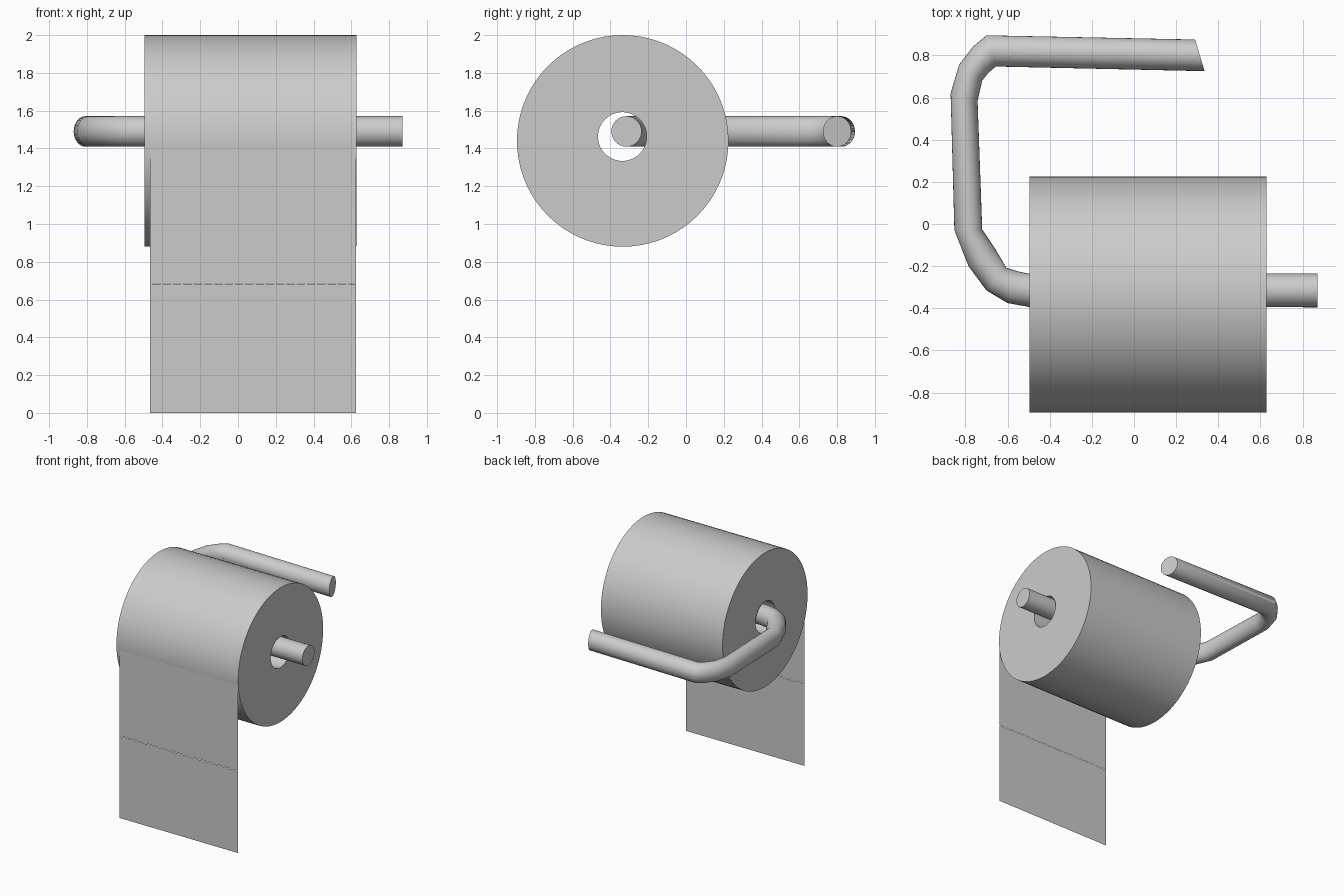
import bpy, bmesh
from math import cos, sin, pi

if "Cube" in bpy.data.objects:
    bpy.data.objects.remove(bpy.data.objects["Cube"])


def finish(name, bm, smooth_angle=None, normals=True):
    if normals:
        bmesh.ops.recalc_face_normals(bm, faces=bm.faces[:])
    mesh = bpy.data.meshes.new(name)
    bm.to_mesh(mesh)
    bm.free()
    ob = bpy.data.objects.new(name, mesh)
    bpy.context.collection.objects.link(ob)
    if smooth_angle:
        bpy.ops.object.select_all(action='DESELECT')
        ob.select_set(True)
        bpy.context.view_layer.objects.active = ob
        bpy.ops.object.shade_smooth_by_angle(angle=smooth_angle)
    return ob


def bridge(bm, a, b):
    n = len(a)
    for i in range(n):
        j = (i + 1) % n
        bm.faces.new((a[i], a[j], b[j], b[i]))


# Paper roll: outer wall, two ring-shaped ends and the slightly raised core hole
def ring(bm, x, y, z, r, n=72):
    return [bm.verts.new((x, y + r * cos(2 * pi * i / n), z + r * sin(2 * pi * i / n)))
            for i in range(n)]


X0, X1 = -0.495, 0.628
bm = bmesh.new()
loops = [ring(bm, X0, -0.335, 1.44, 0.56), ring(bm, X1, -0.335, 1.44, 0.56),
         ring(bm, X1, -0.337, 1.463, 0.129), ring(bm, X0, -0.337, 1.463, 0.129)]
for k in range(4):
    bridge(bm, loops[k], loops[(k + 1) % 4])
finish("paper_roll", bm, 0.6)

# Holder bar: round tube swept through (outer x, outer y, inner x, inner y) stations
stations = [
    (0.87, -0.395, 0.87, -0.235), (-0.50, -0.393, -0.50, -0.235),
    (-0.60, -0.375, -0.55, -0.225), (-0.70, -0.315, -0.605, -0.208),
    (-0.785, -0.20, -0.66, -0.115), (-0.852, -0.03, -0.72, -0.025),
    (-0.87, 0.62, -0.742, 0.585), (-0.83, 0.755, -0.72, 0.68),
    (-0.765, 0.84, -0.69, 0.718), (-0.70, 0.895, -0.655, 0.747),
    (0.29, 0.875, 0.335, 0.725)]
bm = bmesh.new()
N, prev, first = 32, None, None
for ox, oy, ix, iy in stations:
    cx, cy, hx, hy = (ox + ix) / 2, (oy + iy) / 2, (ox - ix) / 2, (oy - iy) / 2
    cur = [bm.verts.new((cx + hx * cos(2 * pi * i / N), cy + hy * cos(2 * pi * i / N),
                         1.49 + 0.081 * sin(2 * pi * i / N))) for i in range(N)]
    if prev:
        bridge(bm, prev, cur)
    else:
        first = cur
    prev = cur
bm.faces.new(first)
bm.faces.new(prev)
finish("holder_bar", bm, 0.7)

# Hanging sheets: thin paper joined by a row of perforations
S0, S1, Y = -0.465, 0.626, -0.895
bm = bmesh.new()
cells = 80
rows = [0.0, 0.682, 0.686, 1.40]
grid = [[bm.verts.new((S0 + (S1 - S0) * i / cells, Y, z)) for i in range(cells + 1)]
        for z in rows]
for r in range(3):
    for i in range(cells):
        if r == 1 and i % 4 != 0:
            continue
        bm.faces.new((grid[r][i], grid[r][i + 1], grid[r + 1][i + 1], grid[r + 1][i]))
finish("hanging_sheet", bm, normals=False)
